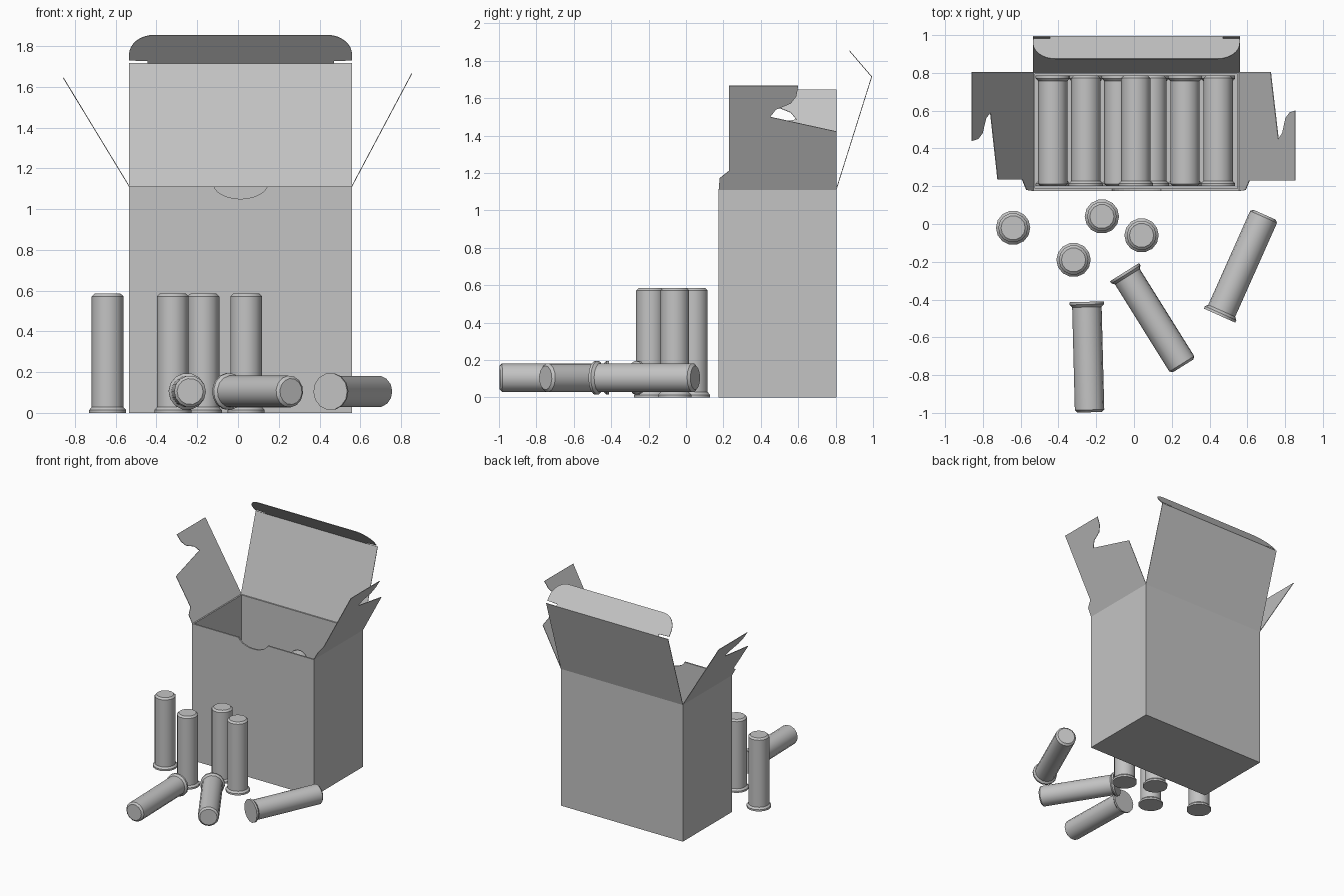
import bpy, bmesh, math
from mathutils import Vector

cube = bpy.data.objects.get("Cube")
if cube:
    bpy.data.objects.remove(cube, do_unlink=True)

grey = bpy.data.materials.new("plain grey")
grey.use_nodes = True
grey.diffuse_color = (0.55, 0.55, 0.55, 1)
grey.node_tree.nodes["Principled BSDF"].inputs["Base Color"].default_value = (0.55, 0.55, 0.55, 1)

# Box limits
X0, X1, Y0, Y1, H = -0.535, 0.56, 0.175, 0.805, 1.11
MID, HALF = (X0 + X1) / 2, (X1 - X0) / 2


def add_object(name, bm):
    mesh = bpy.data.meshes.new(name)
    bm.to_mesh(mesh)
    bm.free()
    mesh.materials.append(grey)
    obj = bpy.data.objects.new(name, mesh)
    bpy.context.collection.objects.link(obj)
    return obj


def panel(name, outline, place, outward, thickness=0.004):
    """Flat card: a 2D outline placed in space, thickened away from outward."""
    bm = bmesh.new()
    face = bm.faces.new([bm.verts.new(place(u, v)) for u, v in outline])
    face.normal_update()
    if face.normal.dot(Vector(outward)) < 0:
        face.normal_flip()
    obj = add_object(name, bm)
    solid = obj.modifiers.new("card", 'SOLIDIFY')
    solid.thickness = thickness
    solid.offset = -1
    return obj


def rect(a, b, c, d):
    return [(a, c), (b, c), (b, d), (a, d)]


# Box walls, the front one with a thumb notch
notch = []
for i in range(13):
    a = math.pi * i / 12
    notch.append((MID + 0.13 * math.cos(a), H - 0.06 * math.sin(a) ** 1.3))
front = [(X0, H), (X0, 0), (X1, 0), (X1, H)] + notch
WALL = 0.012
panel("box_front", front, lambda u, v: (u, Y0, v), (0, -1, 0), WALL)
panel("box_back", rect(X0, X1, 0, H), lambda u, v: (u, Y1, v), (0, 1, 0), WALL)
panel("box_right", rect(Y0, Y1, 0, H), lambda u, v: (X0, u, v), (-1, 0, 0), WALL)
panel("box_left", rect(Y0, Y1, 0, H), lambda u, v: (X1, u, v), (1, 0, 0), WALL)
panel("box_bottom", rect(X0, X1, Y0, Y1), lambda u, v: (u, v, 0), (0, 0, -1), WALL)

# Lid leaning back, v runs from hinge to fold
LID_Y, LID_Z = 0.995, 1.715
panel("lid", rect(X0, X1, 0, 1),
      lambda u, v: (u, Y1 + (LID_Y - Y1) * v, H + (LID_Z - H) * v), (0, 1, -0.3))

# Tuck flap with slits at the fold and rounded corners
half_tuck = [(HALF - 0.09, 0), (HALF - 0.09, 0.1), (HALF, 0.12)]
for i in range(9):
    a = math.pi / 2 * i / 8
    half_tuck.append((HALF - 0.12 * (1 - math.cos(a)), 0.3 + 0.7 * math.sin(a)))
tuck = [(MID + u, v) for u, v in half_tuck]
tuck += [(MID - u, v) for u, v in reversed(half_tuck)]
panel("tuck_flap", tuck,
      lambda u, v: (u, LID_Y - 0.12 * v, LID_Z + 0.14 * v), (0, 1, 1))

# Side flaps: same die-cut, reversed front to back
tab_edge = [(0.6, 1), (0.59, 0.9), (0.56, 0.83), (0.48, 0.77), (0.45, 0.7)]
left_flap = [(Y0, 0), (0.18, 0.11), (0.23, 0.18), (0.23, 1)] + tab_edge + [(Y1, 0.56), (Y1, 0)]
right_flap = [(Y0, 0), (0.18, 0.11), (0.235, 0.18), (0.235, 0.58)]
right_flap += [(1.04 - y, v) for y, v in reversed(tab_edge)] + [(Y1, 1), (Y1, 0)]
panel("left_flap", left_flap,
      lambda u, v: (X1 + 0.295 * v, u, H + 0.555 * v), (1, 0, -0.5))
panel("right_flap", right_flap,
      lambda u, v: (X0 - 0.325 * v, u, H + 0.535 * v), (-1, 0, -0.5))

# Cartridge: lathed profile of radius and height, rim at the base
PROFILE = [(0.091, 0), (0.091, 0.014), (0.078, 0.028), (0.078, 0.572), (0.064, 0.585)]
SIDES = 14


def cartridge(name, base, direction):
    bm = bmesh.new()
    turn = Vector((0, 0, 1)).rotation_difference(Vector(direction).normalized())
    rings = []
    for r, z in PROFILE:
        ring = []
        for i in range(SIDES):
            a = 2 * math.pi * i / SIDES
            p = Vector((r * math.cos(a), r * math.sin(a), z))
            ring.append(bm.verts.new(Vector(base) + turn @ p))
        rings.append(ring)
    for low, high in zip(rings, rings[1:]):
        for i in range(SIDES):
            j = (i + 1) % SIDES
            bm.faces.new((low[i], low[j], high[j], high[i]))
    bm.faces.new(rings[0][::-1])
    bm.faces.new(rings[-1])
    obj = add_object(name, bm)
    bpy.ops.object.select_all(action='DESELECT')
    obj.select_set(True)
    bpy.context.view_layer.objects.active = obj
    bpy.ops.object.shade_smooth_by_angle(angle=math.radians(35))


# Standing cartridges
for x, y in [(-0.64, -0.02), (-0.32, -0.19), (-0.17, 0.04), (0.04, -0.06)]:
    cartridge("standing_cartridge", (x, y, 0), (0, 0, 1))

# Fallen cartridges, rim centre then tip centre
for rim, tip in [((-0.25, -0.412), (-0.235, -0.995)),
                 ((-0.05, -0.255), (0.256, -0.745)),
                 ((0.453, -0.485), (0.688, 0.042))]:
    cartridge("fallen_cartridge", (*rim, 0.105), (tip[0] - rim[0], tip[1] - rim[1], 0))


# Cartridges packed in the box, alternately reversed
def packed(x, z, rim_at_back):
    y, d = (0.785, -1) if rim_at_back else (0.2, 1)
    cartridge("packed_cartridge", (x, y, z), (0, d, 0))


for row in range(4):
    for col in range(6):
        packed(-0.43 + 0.175 * col, 0.106 + 0.165 * row, (row + col) % 2 == 1)
packed(0.01, 0.735, False)
